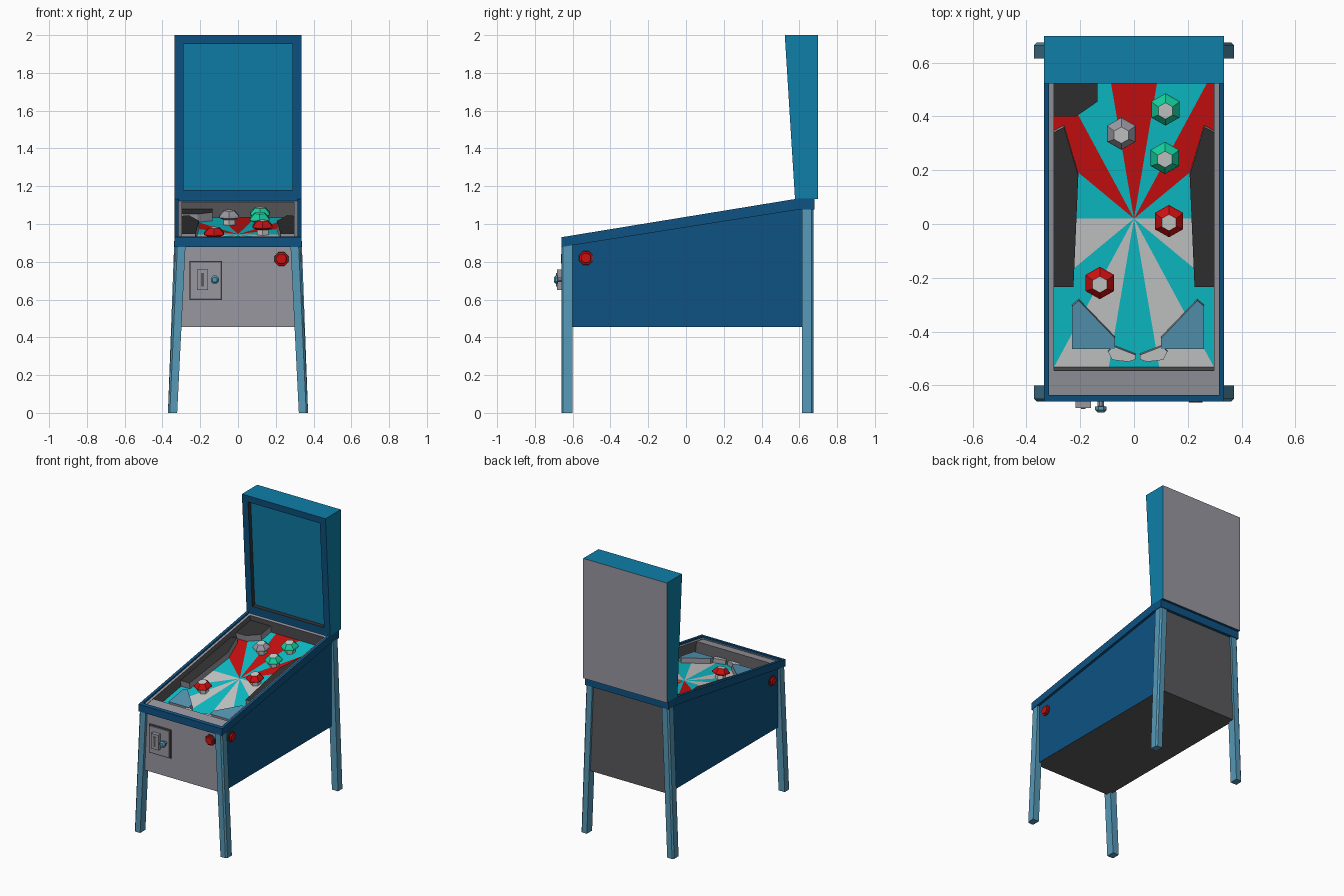
import bpy, bmesh, math
from mathutils import Matrix, Vector

if "Cube" in bpy.data.objects:
    bpy.data.objects.remove(bpy.data.objects["Cube"])


def material(name, r, g, b):
    m = bpy.data.materials.new(name)
    lin = [c / 255 / 12.92 if c < 11 else ((c / 255 + 0.055) / 1.055) ** 2.4 for c in (r, g, b)]
    m.diffuse_color = (*lin, 1)
    m.use_nodes = True
    m.node_tree.nodes["Principled BSDF"].inputs["Base Color"].default_value = m.diffuse_color
    return m


BLUE = material("cabinet blue", 14, 82, 130)
TEAL = material("teal blue", 14, 126, 168)
STEEL = material("steel blue", 86, 152, 182)
GREY = material("light grey", 152, 151, 160)
DARK = material("dark grey", 90, 90, 92)
BLACK = material("black", 50, 50, 50)
RED = material("red", 205, 15, 15)
CYAN = material("cyan", 13, 195, 205)
WHITE = material("white", 203, 204, 204)
GREEN = material("green", 20, 205, 155)

# Sloping top of the cabinet and the tilted frame of the playfield
SLOPE = 0.1635
TILT = math.atan(SLOPE)
SIN, COS = math.sin(TILT), math.cos(TILT)
FIELD = Matrix.Translation((0, 0, 0.942)) @ Matrix.Rotation(TILT, 4, 'X')


def top_z(y):
    return 0.93 + SLOPE * (y + 0.66)


def local_y(y, h):
    return (y + h * SIN) / COS


def finish(bm, name, mats):
    me = bpy.data.meshes.new(name)
    bm.to_mesh(me)
    bm.free()
    for m in mats:
        me.materials.append(m)
    ob = bpy.data.objects.new(name, me)
    bpy.context.collection.objects.link(ob)
    return ob


def loft(rings):
    """Closed solid through matching rings of points."""
    bm = bmesh.new()
    loops = [[bm.verts.new(p) for p in r] for r in rings]
    n = len(loops[0])
    bm.faces.new(loops[0])
    for a, b in zip(loops, loops[1:]):
        for i in range(n):
            bm.faces.new((a[i], a[(i + 1) % n], b[(i + 1) % n], b[i]))
    bm.faces.new(loops[-1])
    bmesh.ops.recalc_face_normals(bm, faces=bm.faces)
    bm.normal_update()
    return bm


def side_prism(pts, x0, x1):
    return loft([[(x, y, z) for y, z in pts] for x in (x0, x1)])


def box(name, lo, hi, mat):
    pts = [(lo[1], lo[2]), (hi[1], lo[2]), (hi[1], hi[2]), (lo[1], hi[2])]
    return finish(side_prism(pts, lo[0], hi[0]), name, [mat])


def plate(name, pts, h, top, side):
    """Raised playfield piece, outline given as seen from above."""
    ring = [(x, local_y(y, h)) for x, y in pts]
    bm = loft([[FIELD @ Vector((x, y, z)) for x, y in ring] for z in (-0.004, h)])
    up = FIELD.to_3x3() @ Vector((0, 0, 1))
    for f in bm.faces:
        f.material_index = 0 if f.normal.dot(up) > 0.9 else 1
    return finish(bm, name, [top, side])


def turned(name, n, profile, matrix, mats, phase=0.0):
    """Turned part: profile of (radius, height), one material per band plus the cap."""
    rings = [[matrix @ Vector((r * math.cos(phase + math.tau * i / n),
                               r * math.sin(phase + math.tau * i / n), h)) for i in range(n)]
             for r, h in profile]
    bm = loft(rings)
    bm.faces.ensure_lookup_table()
    for i, f in enumerate(bm.faces):
        f.material_index = max(0, min((i - 1) // n, len(mats) - 1))
    return finish(bm, name, mats)


def sink(bm, face, rim, depth):
    """Inset a face and push it in; returns rim faces and wall faces."""
    a = bmesh.ops.inset_region(bm, faces=[face], thickness=rim, use_even_offset=True)['faces']
    b = bmesh.ops.inset_region(bm, faces=[face], thickness=0.0003, depth=-depth)['faces']
    return a, b


# Cabinet: grey front, blue sides, dark back and bottom, hollow top
bm = side_prism([(-0.64, 0.455), (0.66, 0.455), (0.66, 1.12), (0.58, top_z(0.58) - 0.012),
                 (-0.64, top_z(-0.64) - 0.012)], -0.317, 0.317)
for f in bm.faces:
    n = f.normal
    f.material_index = 0 if abs(n.x) > 0.9 else 1 if n.y < -0.9 else 2
well = next(f for f in bm.faces if f.normal.z > 0.9 and f.normal.y < -0.1)
lip, walls = sink(bm, well, 0.02, 0.09)
for f in lip:
    f.material_index = 1
for f in walls:
    f.material_index = 2
finish(bm, "cabinet", [BLUE, GREY, DARK])

# Rim around the top
rim = [(-0.66, 0.878), (0.6, 1.077), (0.68, 1.077), (0.68, 1.135), (0.595, 1.135), (-0.66, 0.93)]
for s, side in ((-1, "left"), (1, "right")):
    finish(side_prism(rim, s * 0.315, s * 0.335), side + "_rim", [BLUE])
finish(side_prism([(-0.66, 0.878), (-0.635, 0.882), (-0.635, 0.934), (-0.66, 0.93)],
                  -0.33, 0.33), "front_rim", [BLUE])
box("back_rim", (-0.33, 0.58, 1.077), (0.33, 0.68, 1.135), BLUE)

# Backbox with recessed display panel
bm = side_prism([(0.577, 1.132), (0.523, 2.0), (0.698, 2.0), (0.698, 1.132)], -0.335, 0.335)
for f in bm.faces:
    n = f.normal
    f.material_index = 1 if n.y < -0.9 or n.z < -0.9 else 2 if n.y > 0.9 else 0
front = next(f for f in bm.faces if f.normal.y < -0.9)
frame, walls = sink(bm, front, 0.047, 0.03)
for f in frame:
    f.material_index = 1
for f in walls:
    f.material_index = 3
front.material_index = 0
finish(bm, "backbox", [TEAL, BLUE, GREY, BLACK])

# Splayed legs with a chamfered outer corner
for s, side in ((-1, "left"), (1, "right")):
    for e, end, yo, yi, h in ((-1, "front", -0.66, -0.6, 0.885), (1, "back", 0.675, 0.615, 1.085)):
        rings = []
        for xi, xo, z in ((0.322, 0.371, 0), (0.278, 0.331, h)):
            rings.append([(s * xi, yi, z), (s * xo, yi, z), (s * xo, yo - e * 0.01, z),
                          (s * (xo - 0.01), yo, z), (s * xi, yo, z)])
        finish(loft(rings), f"{end}_{side}_leg", [STEEL])

# Playfield with a sunburst cut into it
bm = bmesh.new()
y0, y1, cy = local_y(-0.55, 0), local_y(0.57, 0), local_y(0.02, 0)
bm.faces.new([bm.verts.new(p) for p in ((-0.298, y0, 0), (0.298, y0, 0), (0.298, y1, 0), (-0.298, y1, 0))])
for a in (-50, -28, -9.5, 9.5, 28, 50, 90):
    r = math.radians(a)
    bmesh.ops.bisect_plane(bm, geom=bm.verts[:] + bm.edges[:] + bm.faces[:], plane_co=(0, cy, 0),
                           plane_no=(math.cos(r), -math.sin(r), 0), dist=1e-6)
for f in bm.faces:
    c = f.calc_center_median()
    a = math.degrees(math.atan2(abs(c.x), abs(c.y - cy)))
    ray = a < 9.5 or 28 < a < 50
    f.material_index = (1 if ray else 0) if c.y > cy else (0 if ray else 2)
bm.transform(FIELD)
finish(bm, "playfield", [CYAN, RED, WHITE])

# Apron, side guides, slingshots and flippers
plate("apron", [(-0.3, -0.637), (0.3, -0.637), (0.3, -0.545), (-0.3, -0.545)], 0.08, GREY, DARK)
guide = [(0.298, 0.34), (0.26, 0.36), (0.207, 0.18), (0.225, -0.235), (0.298, -0.235)]
sling = [(0.26, -0.305), (0.235, -0.285), (0.1, -0.425), (0.1, -0.465), (0.26, -0.465)]
flipper = [(0.11, -0.475), (0.09, -0.455), (0.008, -0.487), (0.008, -0.503), (0.035, -0.512), (0.095, -0.505)]
for s, side in ((-1, "left"), (1, "right")):
    plate(side + "_guide", [(s * x, y) for x, y in guide], 0.045, BLACK, GREY)
    shift = 0.03 if s < 0 else 0
    plate(side + "_slingshot", [(s * x + shift, y) for x, y in sling], 0.035, STEEL, GREY)
    plate(side + "_flipper", [(s * x + 0.014, y) for x, y in flipper], 0.03, WHITE, GREY)
plate("corner_guide", [(-0.298, 0.4), (-0.215, 0.4), (-0.135, 0.455), (-0.135, 0.57), (-0.298, 0.57)],
      0.045, BLACK, GREY)

# Six-sided bumpers
for i, (x, y, col) in enumerate(((-0.047, 0.335, GREY), (0.117, 0.425, GREEN), (0.115, 0.245, GREEN),
                                 (0.13, 0.01, RED), (-0.127, -0.22, RED))):
    place = FIELD @ Matrix.Translation((x, local_y(y, 0.045), 0))
    turned(f"bumper_{i + 1}", 6, [(0.035, -0.004), (0.035, 0.028), (0.061, 0.04), (0.057, 0.05), (0.031, 0.075)],
           place, [WHITE, col, col, col, WHITE], math.pi / 2)

# Buttons on the front and on both sides
button = [(0.04, -0.005), (0.038, 0.006), (0.029, 0.007), (0.027, 0.018)]
FRONT = Matrix.Rotation(math.pi / 2, 4, 'X')
turned("start_button", 8, button, Matrix.Translation((0.23, -0.645, 0.815)) @ FRONT, [BLACK, RED], math.pi / 8)
for s, side in ((-1, "left"), (1, "right")):
    turned(side + "_button", 8, button, Matrix.Translation((s * 0.317, -0.53, 0.82))
           @ Matrix.Rotation(s * math.pi / 2, 4, 'Y'), [BLACK, RED], math.pi / 8)

# Coin door with frame, slot plate and knob
box("door_frame", (-0.257, -0.65, 0.598), (-0.085, -0.63, 0.803), DARK)
box("coin_door", (-0.249, -0.656, 0.606), (-0.093, -0.63, 0.795), GREY)
box("slot_plate", (-0.218, -0.684, 0.65), (-0.16, -0.65, 0.76), GREY)
box("coin_slot", (-0.197, -0.687, 0.67), (-0.181, -0.68, 0.74), DARK)
turned("door_knob", 8, [(0.013, 0), (0.013, 0.022), (0.023, 0.024), (0.023, 0.036), (0.014, 0.045)],
       Matrix.Translation((-0.123, -0.655, 0.705)) @ FRONT, [GREY, STEEL], math.pi / 8)
